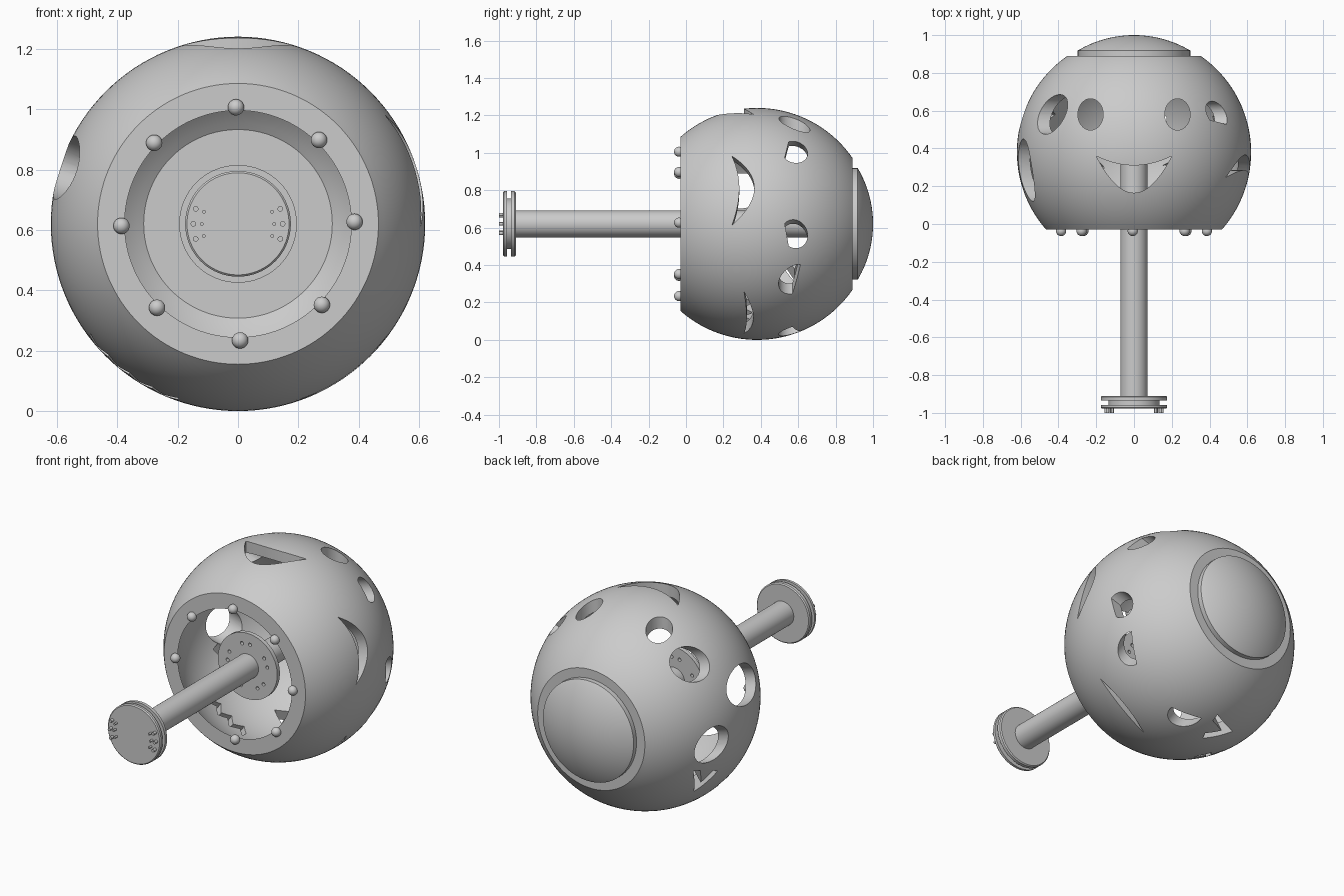
import bpy, bmesh
from math import sin, cos, pi, radians, sqrt, asin
from mathutils import Vector

if "Cube" in bpy.data.objects:
    bpy.data.objects.remove(bpy.data.objects["Cube"])

ZC, YC, RO, RI = 0.62, 0.38, 0.62, 0.556   # axis height, ball centre, outer / inner radius


def make(name, bm, smooth=True):
    bmesh.ops.recalc_face_normals(bm, faces=bm.faces)
    me = bpy.data.meshes.new(name)
    bm.to_mesh(me)
    bm.free()
    ob = bpy.data.objects.new(name, me)
    bpy.context.collection.objects.link(ob)
    if smooth:
        smooth_ob(ob)
    return ob


def smooth_ob(ob):
    ob.data.shade_smooth()
    ob.data.set_sharp_from_angle(angle=radians(30))


def lathe(name, profile, x=0, z=ZC, n=96):
    """Spin a closed (radius, y) profile round an axis parallel to y."""
    bm = bmesh.new()
    rings = []
    for r, y in profile:
        if r < 1e-6:
            rings.append([bm.verts.new((x, y, z))])
        else:
            rings.append([bm.verts.new((x + r * cos(2 * pi * i / n), y, z + r * sin(2 * pi * i / n)))
                          for i in range(n)])
    for a, b in zip(rings, rings[1:] + rings[:1]):
        if len(a) == len(b) == 1:
            continue
        for i in range(n):
            j = (i + 1) % n
            quad = [a[i % len(a)], a[j % len(a)], b[j % len(b)], b[i % len(b)]]
            bm.faces.new(list(dict.fromkeys(quad)))
    return make(name, bm)


def disc(name, r, y0, y1, n=64, x=0, z=ZC):
    return lathe(name, [(0, y0), (r, y0), (r, y1), (0, y1)], x, z, n)


def arc(radius, y0, y1, n):
    a0, a1 = asin((y0 - YC) / radius), asin((y1 - YC) / radius)
    return [(radius * cos(a0 + (a1 - a0) * i / n), YC + radius * sin(a0 + (a1 - a0) * i / n))
            for i in range(n + 1)]


def prism(bm, pts, lo, hi):
    a, b = [bm.verts.new(p) for p in lo(pts)], [bm.verts.new(p) for p in hi(pts)]
    bm.faces.new(a[::-1])
    bm.faces.new(b)
    for i in range(len(a)):
        j = (i + 1) % len(a)
        bm.faces.new((a[i], a[j], b[j], b[i]))


def cut(target, cutter):
    cutter.hide_render = True
    m = target.modifiers.new("cut", 'BOOLEAN')
    m.solver, m.object = 'EXACT', cutter
    dg = bpy.context.evaluated_depsgraph_get()
    me = bpy.data.meshes.new_from_object(target.evaluated_get(dg))
    target.modifiers.clear()
    target.data = me
    bpy.data.objects.remove(cutter)


# 2D shapes used for the cut-out faces
def ellipse(rx, ry, n=48):
    return [(rx * cos(2 * pi * i / n), ry * sin(2 * pi * i / n)) for i in range(n)]


def crescent(w, tip, low, high, n=24):
    t = [-1 + 2 * i / n for i in range(n + 1)]
    bottom = [(w * k, tip + (low - tip) * (1 - k * k)) for k in t]
    top = [(w * k, tip + (high - tip) * (1 - k * k)) for k in t]
    return bottom + top[::-1][1:-1]


def zigzag(w, y, amp, thick, n=8):
    line = [(-w + 2 * w * i / n, y + (amp if i % 2 else -amp)) for i in range(n + 1)]
    return [(a, b - thick / 2) for a, b in line] + [(a, b + thick / 2) for a, b in line[::-1]]


sad_eye = [p for p in ellipse(.07, .07, 96) if p[1] > -.045 + .2 * p[0]]
angry_eye = [p for p in ellipse(.08, .085, 96) if p[1] < .015 + .3 * p[0]]
squeezed_eye = [(-.075, 0), (.07, -.085), (.08, -.045), (.0, 0), (.08, .045), (.07, .085)]

faces = [  # eye shape, mouth shape, five faces round the axis
    (ellipse(.067, .083), crescent(.2, .36, .165, .31)),
    (sad_eye, crescent(.195, .245, .285, .365)),
    (angry_eye, crescent(.19, .31, .325, .36)),
    (squeezed_eye, zigzag(.18, .31, .025, .04)),
    (ellipse(.097, .105), [(a, b + .285) for a, b in ellipse(.11, .165)]),
]

# Hollow ball open at the front, closed flat at the back
shell = lathe("ball_shell", arc(RO, -.03, .89, 40) + [(0, .89), (0, .84)]
              + arc(RI, -.03, .84, 36)[::-1], n=128)
for k, (eye, mouth) in enumerate(faces):
    th = k * 2 * pi / 5
    u, n, v = Vector((cos(th), 0, -sin(th))), Vector((sin(th), 0, cos(th))), Vector((0, 1, 0))

    def at(d):
        return lambda pts: [Vector((0, 0, ZC)) + u * a + v * b + n * d for a, b in pts]
    bm = bmesh.new()
    prism(bm, mouth, at(.3), at(.8))
    for s in (-1, 1):
        prism(bm, [(s * (.23 + a), .58 + b) for a, b in eye], at(.26), at(.8))
    cut(shell, make("face_cutter", bm, False))
smooth_ob(shell)

# Domed cap on the back
R = (.295 ** 2 + .08 ** 2) / .16
dome = [(.295 * i / 16, 1 - R + sqrt(R * R - (.295 * i / 16) ** 2)) for i in range(16, -1, -1)]
lathe("back_cap", [(0, .88), (.298, .88), (.298, .918)] + dome)

# Beads round the front rim
for i in range(8):
    a = radians(45 * i + 1)
    bm = bmesh.new()
    bmesh.ops.create_uvsphere(bm, u_segments=24, v_segments=12, radius=.027)
    bmesh.ops.translate(bm, verts=bm.verts, vec=(.386 * cos(a), -.037, ZC + .386 * sin(a)))
    make("rim_bead", bm)

# Axle with inner perforated plate
disc("axle", .072, -.92, .845)
plate = disc("inner_plate", .195, .09, .115)
bm = bmesh.new()
for i in range(5):
    for d in (-11.5, 11.5):
        a = radians(95 + 72 * i + d)
        c = (.132 * cos(a), ZC + .132 * sin(a))
        ring = ellipse(.01, .01, 16)
        prism(bm, ring, lambda p: [(c[0] + q[0], .05, c[1] + q[1]) for q in p],
              lambda p: [(c[0] + q[0], .15, c[1] + q[1]) for q in p])
cut(plate, make("plate_cutter", bm, False))
smooth_ob(plate)

# Grooved end plug with contact pins
b = .006
lathe("end_plug", [(0, -.978), (.175 - b, -.978), (.175, -.978 + b), (.175, -.957), (.135, -.957),
                   (.135, -.935), (.175, -.935), (.175, -.91 - b), (.175 - b, -.91), (0, -.91)])
for s in (-1, 1):
    for x, z, r in ((.14, .05, .009), (.148, 0, .009), (.14, -.05, .009),
                    (.113, .04, .006), (.12, 0, .006), (.113, -.04, .006)):
        disc("contact_pin", r, -1, -.97, 16, s * x, ZC + z)
